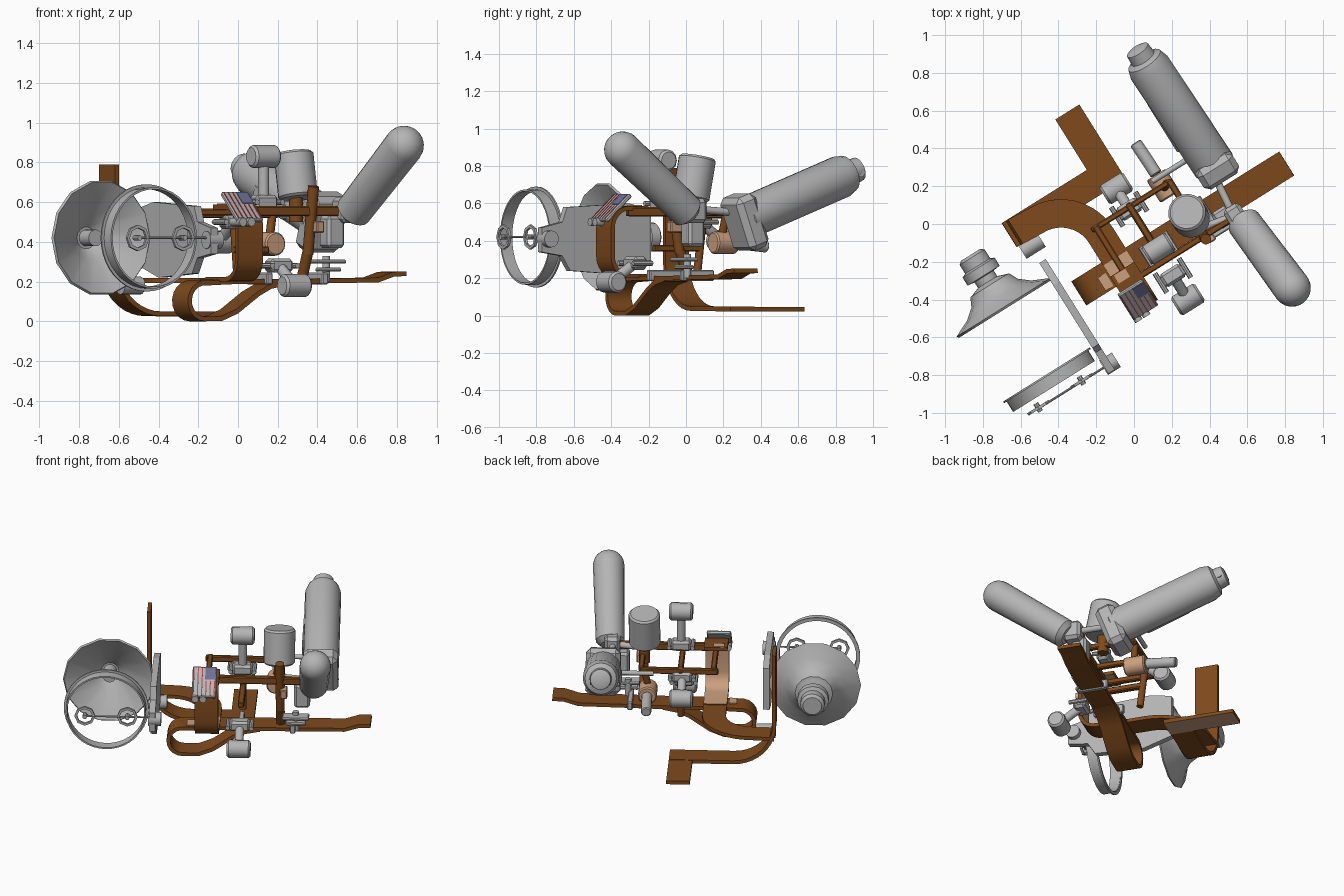
import bpy, bmesh, math
from mathutils import Vector, Matrix

old = bpy.data.objects.get("Cube")
if old:
    bpy.data.objects.remove(old)

# The machine is built along its own axes, then turned on the ground
TURN = Matrix.Rotation(math.radians(32), 4, 'Z')


def material(name, r, g, b):
    m = bpy.data.materials.new(name)
    m.use_nodes = True
    m.diffuse_color = (r, g, b, 1)
    m.node_tree.nodes["Principled BSDF"].inputs["Base Color"].default_value = (r, g, b, 1)
    return m


GREY = material("metal grey", .46, .46, .46)
BROWN = material("leather brown", .21, .068, .012)
TAN = material("pale copper", .6, .35, .21)
RED = material("stripe red", .5, .06, .07)
BLUE = material("panel blue", .16, .16, .3)


def finish(name, bm, mats, smooth=True):
    bmesh.ops.recalc_face_normals(bm, faces=bm.faces)
    bm.transform(TURN)
    me = bpy.data.meshes.new(name)
    bm.to_mesh(me)
    bm.free()
    for m in mats:
        me.materials.append(m)
    ob = bpy.data.objects.new(name, me)
    bpy.context.collection.objects.link(ob)
    if smooth:
        bpy.ops.object.select_all(action='DESELECT')
        ob.select_set(True)
        bpy.context.view_layer.objects.active = ob
        bpy.ops.object.shade_smooth_by_angle(angle=math.radians(35))
    return ob


def lathe(name, start, axis, profile, mat=GREY, sides=20):
    """Turn (distance, radius) pairs about an axis."""
    bm = bmesh.new()
    frame = Matrix.Translation(start) @ Vector(axis).to_track_quat('Z', 'Y').to_matrix().to_4x4()
    rings = []
    for d, r in profile:
        rings.append([bm.verts.new(frame @ Vector((r * math.cos(a), r * math.sin(a), d)))
                      for a in (math.tau * i / sides for i in range(sides))])
    for a, b in zip(rings, rings[1:]):
        for i in range(sides):
            j = (i + 1) % sides
            bm.faces.new((a[i], a[j], b[j], b[i]))
    if profile[0] != profile[-1]:
        bm.faces.new(rings[0])
        bm.faces.new(rings[-1])
    else:
        bmesh.ops.remove_doubles(bm, verts=bm.verts, dist=1e-5)
    return finish(name, bm, [mat])


def rod(name, a, b, r, mat=GREY, soft=0, sides=16):
    a, b = Vector(a), Vector(b)
    length = (b - a).length
    if soft:
        prof = [(0, r - soft), (soft, r), (length - soft, r), (length, r - soft)]
    else:
        prof = [(0, r), (length, r)]
    return lathe(name, a, b - a, prof, mat, sides)


def box(name, centre, size, mat=GREY, tilt=0, bevel=.006):
    """Box, tipped about its long horizontal axis."""
    bm = bmesh.new()
    bmesh.ops.create_cube(bm, size=1)
    bm.transform(Matrix.Translation(centre) @ Matrix.Rotation(math.radians(tilt), 4, 'X')
                 @ Matrix.Diagonal((*size, 1)))
    if bevel:
        bmesh.ops.bevel(bm, geom=bm.edges[:], offset=bevel, segments=1, affect='EDGES')
    return finish(name, bm, [mat], False)


def ribbon(name, path, sides, back=BROWN, width=.15, thick=.024):
    """Flat strap through the points; back paints its second face."""
    bm = bmesh.new()
    rows = []
    pts = [Vector(p) for p in path]
    for i, (p, s) in enumerate(zip(pts, sides)):
        s = Vector(s).normalized()
        t = (pts[min(i + 1, len(pts) - 1)] - pts[max(i - 1, 0)]).normalized()
        n = t.cross(s).normalized() * thick / 2
        s = s * width / 2
        rows.append([bm.verts.new(q) for q in (p + s + n, p - s + n, p - s - n, p + s - n)])
    for a, b in zip(rows, rows[1:]):
        for k in range(4):
            f = bm.faces.new((a[k], a[(k + 1) % 4], b[(k + 1) % 4], b[k]))
            f.material_index = int(k == 2)
    bm.faces.new(rows[0])
    bm.faces.new(rows[-1])
    return finish(name, bm, [BROWN, back])


def arc(cx, cy, r, a0, a1, n=8):
    return [(cx + r * math.cos(math.radians(a0 + (a1 - a0) * i / n)),
             cy + r * math.sin(math.radians(a0 + (a1 - a0) * i / n))) for i in range(n + 1)]


# Upright strap that sweeps down to the foot
prof = [(-.578, .79), (-.578, .5)] + arc(-.318, .3, .262, 180, 270, 10) + [(.09, .038)]
ribbon("rear_strap", [(u, .3, z) for u, z in prof], [(0, 1, 0)] * len(prof))
ribbon("foot_strap", [(.015, .225, .035), (.015, .69, .035)], [(-1, 0, 0)] * 2, TAN)

# Long runner with an upturned tip and a teardrop curl
prof = [(.855, .24), (.78, .237), (.69, .208), (.15, .2), (-.15, .2), (-.27, .195)]
prof += arc(-.34, .103, .091, 80, 270, 10) + [(-.24, .014), (-.15, .05), (-.02, .14), (.05, .175), (.15, .195)]
ribbon("runner", [(u, -.157, z) for u, z in prof], [(0, 1, 0)] * len(prof))

# Strap curving across the ground plan, then a C up to the deck with a pale inside
path = [(-.578, .3, .205)] + [(u, v, .205) for u, v in arc(-.43, .04, .25, 90, 0, 10)] + [(-.18, -.1, .205)]
ribbon("cross_strap", path, [(0, 1, 0)] + [(u + .43, v - .04, 0) for u, v, z in path[1:-1]] + [(1, 0, 0)])
bend = [(-.18, -.1, .212)]
bend += [(-.18, v, z) for v, z in arc(-.29, .317, .105, 270, 180, 6) + arc(-.29, .47, .105, 180, 90, 6)]
bend.append((-.18, -.17, .575))
ribbon("front_bend", bend, [(-1, 0, 0)] * len(bend), TAN)

# Deck rails, cross bars and legs
box("front_rail", (.15, -.25, .555), (.62, .035, .05), BROWN)
box("back_rail", (.04, .09, .54), (.5, .03, .04), BROWN)
for u in (-.18, .03, .28):
    box("cross_bar", (u, -.08, .55), (.035, .36, .035), BROWN)
rod("back_leg", (.03, .09, .54), (.03, .05, .21), .022, BROWN)
rod("hanger", (.26, .09, .54), (.24, .08, .44), .022, BROWN)
rod("front_leg", (.28, -.27, .68), (.28, -.216, .34), .028, BROWN)
rod("front_foot", (.28, -.216, .35), (.28, -.157, .21), .028, BROWN)
box("lower_cross_bar", (.03, -.07, .36), (.04, .3, .035), BROWN)

# Pale mitre patches where straps fold
box("deck_mitre", (-.2, -.2, .589), (.07, .05, .006), TAN, bevel=0)
box("runner_mitre", (-.29, -.18, .211), (.05, .08, .006), TAN, bevel=0)
box("leg_mitre", (.305, -.26, .475), (.045, .08, .06), TAN)

# Dish with hub and rear cup
lathe("dish", (-.82, -.02, .42), (0, 1, 0),
      [(.10, .11), (0, .285), (.012, .293), (.055, .2), (.10, .145), (.15, .12), (.165, .06), (.155, .05), (.10, .11)], sides=14)
lathe("dish_back", (-.82, .13, .42), (0, 1, 0),
      [(0, .115), (.02, .06), (.055, .06), (.06, .1), (.11, .1), (.12, .078), (.175, .078), (.19, .06)], sides=16)
rod("dish_hub", (-.82, .04, .42), (-.82, .14, .42), .042)

# Open hoop with flange and two small brackets
RING = (-.815, -.505, .42)
lathe("hoop", RING, (0, 1, 0), [(0, .245), (.07, .245), (.07, .255), (0, .255), (0, .245)], sides=40)
lathe("hoop_flange", (-.815, -.44, .42), (0, 1, 0), [(0, .25), (.01, .25), (.01, .27), (0, .27), (0, .25)], sides=40)
rod("hoop_rail", (-.945, -.56, .42), (-.52, -.56, .42), .006, sides=8)
for u in (-.945, -.675):
    lathe("hoop_bracket", (u, -.565, .42), (0, 1, 0),
          [(0, .05), (.015, .05), (.015, .066), (0, .066), (0, .05)], sides=8)
    rod("bracket_pin", (u, -.58, .42), (u, -.53, .42), .014, sides=8)

# Side panel: a tapered plate seen edge on
bm = bmesh.new()
outline = [(.09, .28), (.09, .57), (-.05, .6), (-.44, .58), (-.47, .5), (-.6, .47), (-.6, .34), (-.47, .32), (-.42, .24), (-.1, .22)]
face = bm.faces.new([bm.verts.new((-.535, v, z)) for v, z in outline])
out = bmesh.ops.extrude_face_region(bm, geom=[face])
bmesh.ops.translate(bm, verts=[g for g in out["geom"] if isinstance(g, bmesh.types.BMVert)], vec=(.04, 0, 0))
finish("side_panel", bm, [GREY], False)
rod("panel_knob", (-.54, -.56, .41), (-.46, -.56, .41), .045)
rod("strap_weight", (-.58, .19, .18), (-.46, .19, .18), .045)

# Nose plate with a blue field and red stripes
TIP = 42
origin = Vector((-.195, -.35, .575))
turn = Matrix.Rotation(math.radians(TIP), 3, 'X')


def on_plate(u, v, h):
    return origin + turn @ Vector((u, v, h))


box("nose_plate", origin, (.155, .21, .025), tilt=TIP)
box("nose_plate_blue", on_plate(.037, .055, .014), (.066, .08, .003), BLUE, TIP, 0)
for i in range(6):
    u = -.068 + i * .0265
    low = i > 2
    box("nose_stripe", on_plate(u, -.045 if low else 0, .0135), (.006, .1 if low else .19, .003), RED, TIP, 0)
for u in (-.25, -.2):
    rod("nose_peg", (u, -.45, .5), (u, -.35, .5), .022)

# Rear long canister and its base
a, b = Vector((.525, .02, .51)), Vector((.505, .72, .765))
lathe("long_canister", a, b - a,
      [(0, .1), (.02, .115), (.68, .115), (.73, .1), (.745, .07), (.80, .065), (.81, .04)], sides=20)
box("canister_base", (.525, .04, .5), (.22, .13, .3), tilt=20, bevel=.03)
box("canister_fin", (.42, .35, .6), (.05, .3, .08), tilt=20)
rod("canister_clip", (.44, .75, .76), (.57, .75, .76), .02)

# Front canister with a domed end
a, b = Vector((.5, -.335, .58)), Vector((.53, -.73, .885))
d = (b - a).length
dome = [(d + .1 * math.sin(t), .1 * math.cos(t)) for t in (i * math.pi / 13 for i in range(7))]
lathe("short_canister", a, b - a, [(-.07, .06), (-.04, .092)] + dome, sides=20)
box("canister_joint", (.48, -.25, .56), (.1, .12, .13), bevel=.02)
rod("shoulder_link", (.47, -.25, .57), (.5, .02, .55), .02)
rod("shoulder_shaft", (.25, -.2, .56), (.5, -.25, .56), .02)
box("shoulder_block", (.42, -.22, .45), (.1, .1, .16), bevel=.015)

# Tilted drum on the deck
rod("drum", (.27, -.14, .62), (.27, -.095, .85), .1, soft=.012, sides=20)
rod("drum_post", (.27, -.12, .5), (.27, -.12, .63), .035, BROWN)

# Three rollers on stems, with their hubs
for u, v, z, hv, hz in ((.04, -.18, .83, -.18, .6), (.03, -.49, .18, -.34, .28), (.02, .21, .4, .08, .5)):
    rod("roller", (u - .075, v, z), (u + .075, v, z), .058, soft=.012, sides=12)
    rod("roller_stem", (u, v, z), (u, hv, hz), .028)
    box("roller_hub", (u, hv, hz), (.13, .08, .07), bevel=.015)
    for pin in (u - .075, u + .075):
        rod("hub_pin", (pin, hv - .06, hz), (pin, hv + .06, hz), .014, sides=8)

# Clamps gripping the runner
for u in (.03, .36):
    box("runner_clamp", (u, -.157, .215), (.035, .2, .06))
box("clamp_bracket", (.38, -.25, .3), (.17, .08, .02))
box("clamp_foot", (.38, -.25, .26), (.13, .05, .02))
rod("clamp_post", (.38, -.23, .2), (.38, -.23, .33), .02)

# Copper block with a grey handle
rod("copper_block", (.238, .02, .39), (.238, .16, .39), .06, TAN, .008)
rod("handle", (.24, .16, .39), (.235, .36, .37), .033, soft=.006)
rod("upper_tie", (.2, .14, .54), (.42, .14, .54), .015)
